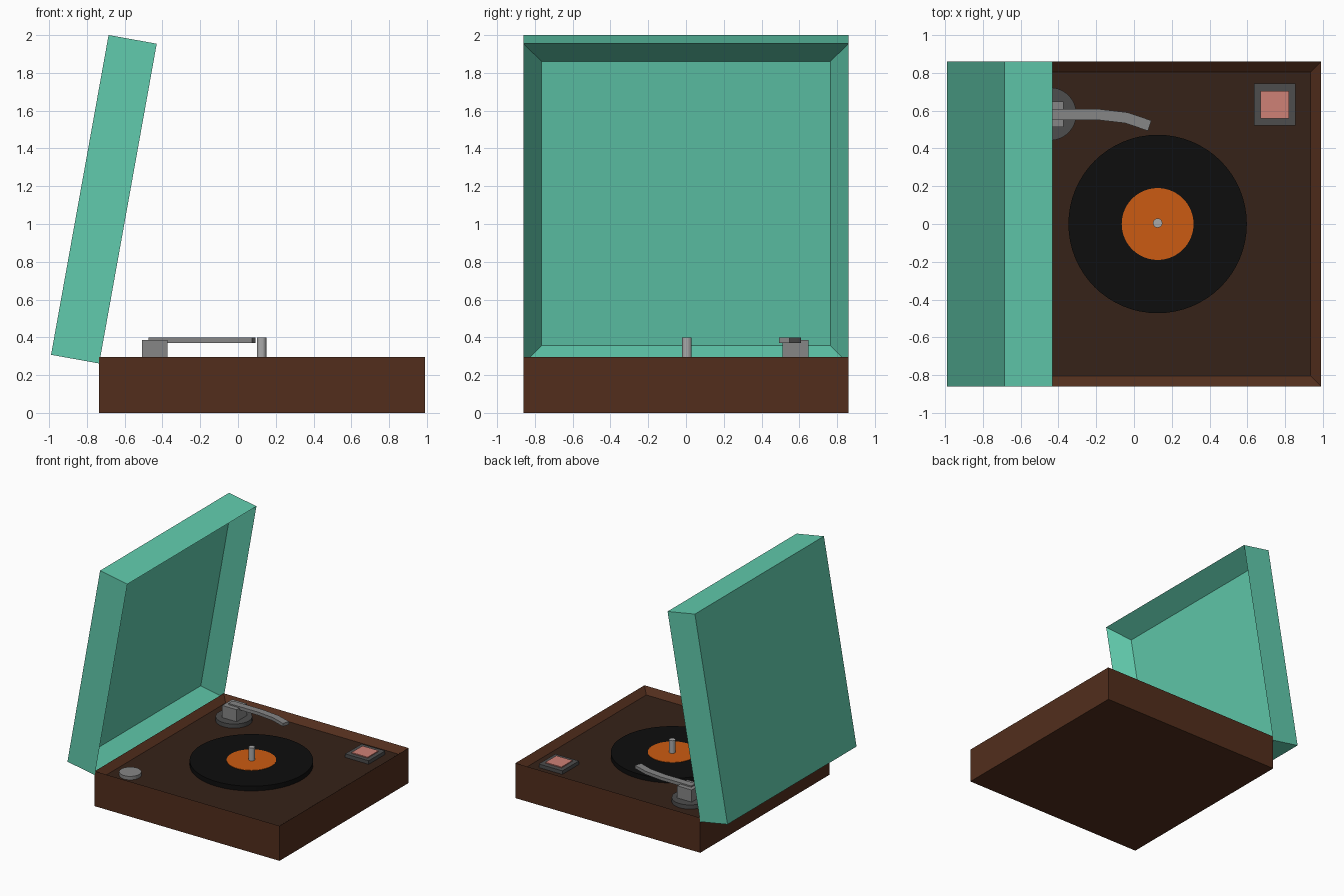
import bpy, bmesh
from math import radians
from mathutils import Matrix, Vector

if "Cube" in bpy.data.objects:
    bpy.data.objects.remove(bpy.data.objects["Cube"])


def material(name, rgb):
    m = bpy.data.materials.new(name)
    m.diffuse_color = (*rgb, 1)
    m.use_nodes = True
    m.node_tree.nodes["Principled BSDF"].inputs["Base Color"].default_value = m.diffuse_color
    return m


BROWN = material("brown_wood", (0.084, 0.027, 0.012))
DARK = material("dark_deck", (0.037, 0.016, 0.009))
TEAL = material("teal", (0.12, 0.60, 0.42))
BLACK = material("black_vinyl", (0.004, 0.004, 0.004))
ORANGE = material("orange", (0.60, 0.105, 0.006))
PINK = material("pink", (0.62, 0.22, 0.18))
CHARCOAL = material("charcoal", (0.075, 0.075, 0.075))
GREY = material("grey", (0.24, 0.24, 0.24))
SILVER = material("silver", (0.40, 0.40, 0.40))


def finish(name, bm, *mats):
    me = bpy.data.meshes.new(name)
    bmesh.ops.recalc_face_normals(bm, faces=bm.faces)
    bm.to_mesh(me)
    bm.free()
    for m in mats:
        me.materials.append(m)
    ob = bpy.data.objects.new(name, me)
    bpy.context.collection.objects.link(ob)
    return ob


def cube(size, centre, rot=Matrix()):
    bm = bmesh.new()
    bmesh.ops.create_cube(bm, size=1, matrix=Matrix.Translation(centre) @ rot @ Matrix.Diagonal((*size, 1)))
    bm.normal_update()
    return bm


def hollow(bm, direction, inset, shift):
    """Inset the face pointing along direction and push it inwards."""
    face = max(bm.faces, key=lambda f: f.normal.dot(Vector(direction)))
    bmesh.ops.inset_region(bm, faces=[face], thickness=inset)
    bmesh.ops.translate(bm, verts=face.verts, vec=shift)
    return face


def box(name, lo, hi, mat):
    lo, hi = Vector(lo), Vector(hi)
    return finish(name, cube(hi - lo, (lo + hi) / 2), mat)


def disc(name, x, y, r, z0, z1, mat, sides=64):
    bm = bmesh.new()
    bmesh.ops.create_cone(bm, cap_ends=True, segments=sides, radius1=r, radius2=r, depth=z1 - z0,
                          matrix=Matrix.Translation((x, y, (z0 + z1) / 2)))
    return finish(name, bm, mat)


DECK = 0.25

# case with recessed deck
bm = cube((1.725, 1.72, 0.295), (0.1275, 0, 0.1475))
hollow(bm, (0, 0, 1), 0.08, (0, 0, DECK - 0.295)).material_index = 1
finish("case", bm, BROWN, DARK)

# open lid, tilted back, with tapered inside walls
bm = cube((0.259, 1.72, 1.72), (-0.71, 0, 1.131), Matrix.Rotation(radians(10.2), 4, 'Y'))
hollow(bm, (1, 0, 0), 0.135, (-0.165, 0, 0))
finish("lid", bm, TEAL)

# record, label and spindle
disc("record", 0.125, 0, 0.472, DECK, 0.29, BLACK)
disc("record_label", 0.125, 0, 0.19, DECK, 0.293, ORANGE)
disc("spindle", 0.125, 0.005, 0.025, DECK, 0.4, SILVER, 24)

# tone arm pivot
disc("arm_base", -0.445, 0.582, 0.14, DECK, 0.285, CHARCOAL)
box("arm_block", (-0.507, 0.512, DECK), (-0.372, 0.648, 0.387), GREY)

# bent tone arm: a ribbon along a path, given thickness
path = [(-0.475, 0.58), (-0.195, 0.58), (-0.04, 0.562), (0.083, 0.52)]
bm = bmesh.new()
rows = []
for i, p in enumerate(path):
    d = Vector(path[min(i + 1, 3)]) - Vector(path[max(i - 1, 0)])
    side = Vector((-d.y, d.x)).normalized() * 0.029
    rows.append([bm.verts.new((p[0] + s * side.x, p[1] + s * side.y, 0.371)) for s in (1, -1)])
for a, b in zip(rows, rows[1:]):
    bm.faces.new((a[0], a[1], b[1], b[0]))
ext = bmesh.ops.extrude_face_region(bm, geom=bm.faces[:], use_keep_orig=True)
bmesh.ops.translate(bm, vec=(0, 0, 0.027), verts=[v for v in ext["geom"] if isinstance(v, bmesh.types.BMVert)])
finish("tone_arm", bm, GREY)

# power switch and round knob
box("switch_frame", (0.634, 0.522, DECK), (0.854, 0.743, 0.28), CHARCOAL)
box("switch_button", (0.67, 0.557, DECK), (0.82, 0.703, 0.288), PINK)
disc("knob", -0.526, -0.685, 0.085, DECK, 0.28, GREY, 32)
